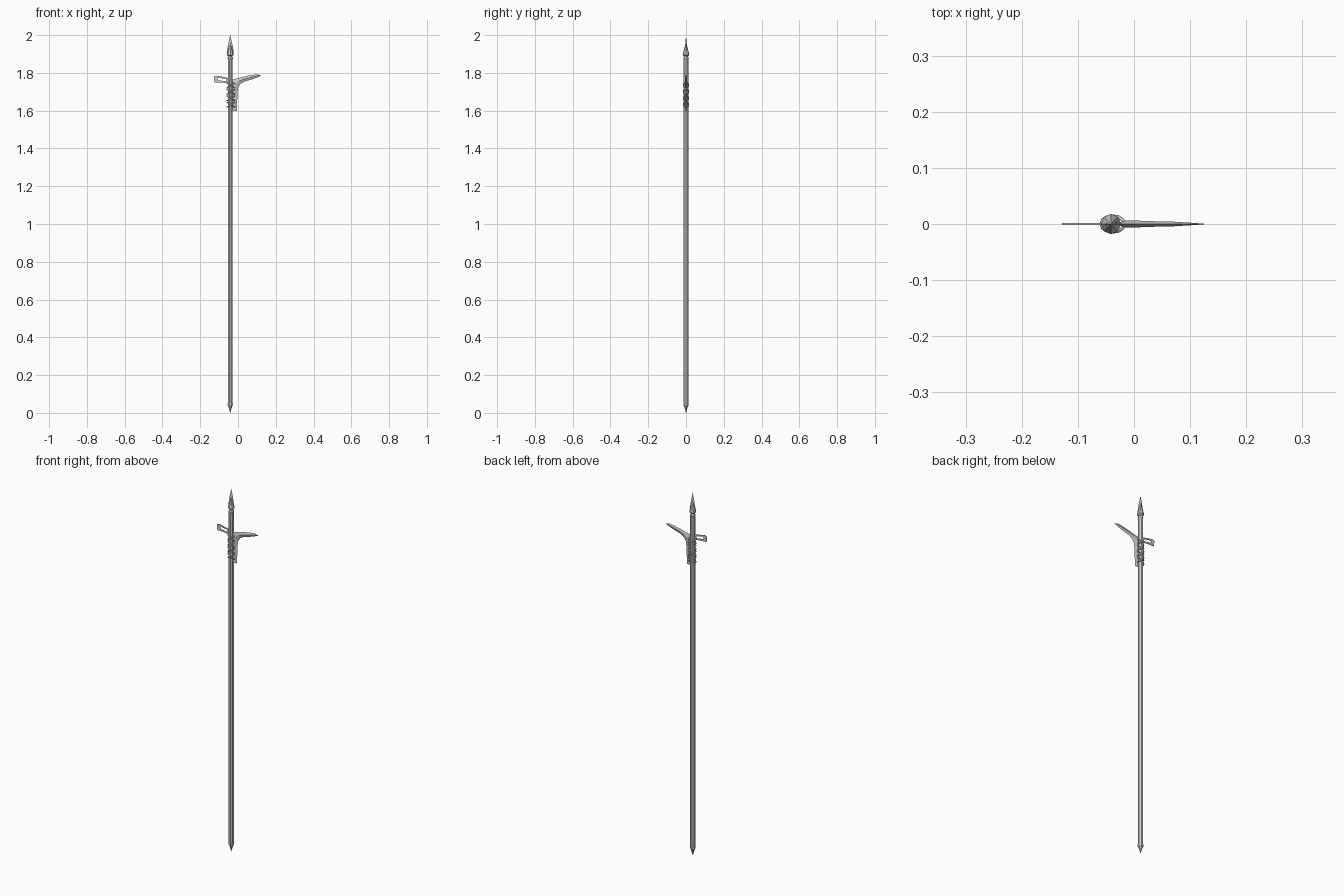
import bpy, bmesh
from math import sin, cos, pi

if "Cube" in bpy.data.objects:
    bpy.data.objects.remove(bpy.data.objects["Cube"])

CX = -0.041  # shaft axis


def finish(name, bm):
    bmesh.ops.remove_doubles(bm, verts=bm.verts, dist=1e-5)
    bmesh.ops.recalc_face_normals(bm, faces=bm.faces)
    me = bpy.data.meshes.new(name)
    bm.to_mesh(me)
    bm.free()
    ob = bpy.data.objects.new(name, me)
    bpy.context.collection.objects.link(ob)
    return ob


def loft(name, rings, n=8, phase=0.0):
    """Elliptical rings (z, rx, ry) stacked along the shaft axis."""
    bm = bmesh.new()
    loops = [[bm.verts.new((CX + rx * cos(2 * pi * i / n + phase),
                            ry * sin(2 * pi * i / n + phase), z))
              for i in range(n)] for z, rx, ry in rings]
    for a, b in zip(loops, loops[1:]):
        for i in range(n):
            j = (i + 1) % n
            bm.faces.new((a[i], a[j], b[j], b[i]))
    bm.faces.new(loops[0])
    bm.faces.new(loops[-1])
    return finish(name, bm)


# shaft and pointed foot
loft("shaft", [(0.045, 0.0135, 0.0135), (1.87, 0.0135, 0.0135)], 8, pi / 8)
loft("foot_spike", [(0, 0.0005, 0.0005), (0.035, 0.011, 0.011),
                    (0.04, 0.0145, 0.0145), (0.05, 0.0145, 0.0145)], 8, pi / 8)

# spear socket, conical core and flat blade
loft("spear_socket", [(1.866, 0.012, 0.012), (1.879, 0.014, 0.014),
                      (1.887, 0.010, 0.010), (1.897, 0.011, 0.011)])
loft("spear_core", [(1.888, 0.009, 0.009), (1.895, 0.018, 0.018),
                    (1.925, 0.0105, 0.0105), (1.96, 0.002, 0.002)])
loft("spear_blade", [(1.893, 0.012, 0.003), (1.903, 0.019, 0.004),
                     (1.95, 0.0115, 0.003), (2.0, 0.0003, 0.0003)], 4)

# hooked dagger blade: back edge, cutting edge, ridge thickness
stations = [
    (0.125, 1.786, 0.125, 1.786, 0.0005),
    (0.103, 1.792, 0.107, 1.778, 0.002),
    (0.070, 1.789, 0.075, 1.766, 0.004),
    (0.030, 1.780, 0.036, 1.755, 0.005),
    (0.000, 1.772, 0.013, 1.742, 0.006),
    (-0.032, 1.764, 0.001, 1.722, 0.006),
    (-0.032, 1.700, -0.003, 1.690, 0.004),
    (-0.032, 1.600, -0.006, 1.598, 0.003)]
bm = bmesh.new()
secs = []
for x1, z1, x2, z2, t in stations:
    xm, zm = (x1 + x2) / 2, (z1 + z2) / 2
    secs.append([bm.verts.new(p) for p in
                 ((x1, 0, z1), (xm, -t, zm), (x2, 0, z2), (xm, t, zm))])
for a, b in zip(secs, secs[1:]):
    for i in range(4):
        j = (i + 1) % 4
        bm.faces.new((a[i], a[j], b[j], b[i]))
bm.faces.new(secs[-1])
finish("hook_blade", bm)

# slotted tang on the other side
outer = [(-0.128, 1.781), (-0.113, 1.785), (-0.035, 1.770),
         (-0.035, 1.742), (-0.09, 1.750), (-0.125, 1.750)]
inner = [(-0.108, 1.772), (-0.100, 1.774), (-0.062, 1.767),
         (-0.062, 1.755), (-0.09, 1.759), (-0.106, 1.760)]
bm = bmesh.new()
T = 0.0015
of, ob_, nf, nb = [[bm.verts.new((x, y, z)) for x, z in pts]
                   for pts, y in ((outer, -T), (outer, T), (inner, -T), (inner, T))]
for i in range(6):
    j = (i + 1) % 6
    for a, b in ((of, nf), (nf, nb), (nb, ob_), (ob_, of)):
        bm.faces.new((a[i], a[j], b[j], b[i]))
finish("slotted_tang", bm)

# crossed cord lashings
cu = bpy.data.curves.new("cord_lashing", 'CURVE')
cu.dimensions = '3D'
cu.bevel_depth = 0.003
cu.bevel_resolution = 1
for k in range(4):
    for tilt in (-1, 1):
        sp = cu.splines.new('POLY')
        sp.points.add(11)
        for i, p in enumerate(sp.points):
            a = 2 * pi * i / 12
            p.co = (CX + 0.003 + 0.0205 * cos(a), 0.0145 * sin(a),
                    1.632 + 0.034 * k + tilt * 0.013 * cos(a), 1)
        sp.use_cyclic_u = True
cord = bpy.data.objects.new("cord_lashing", cu)
bpy.context.collection.objects.link(cord)
